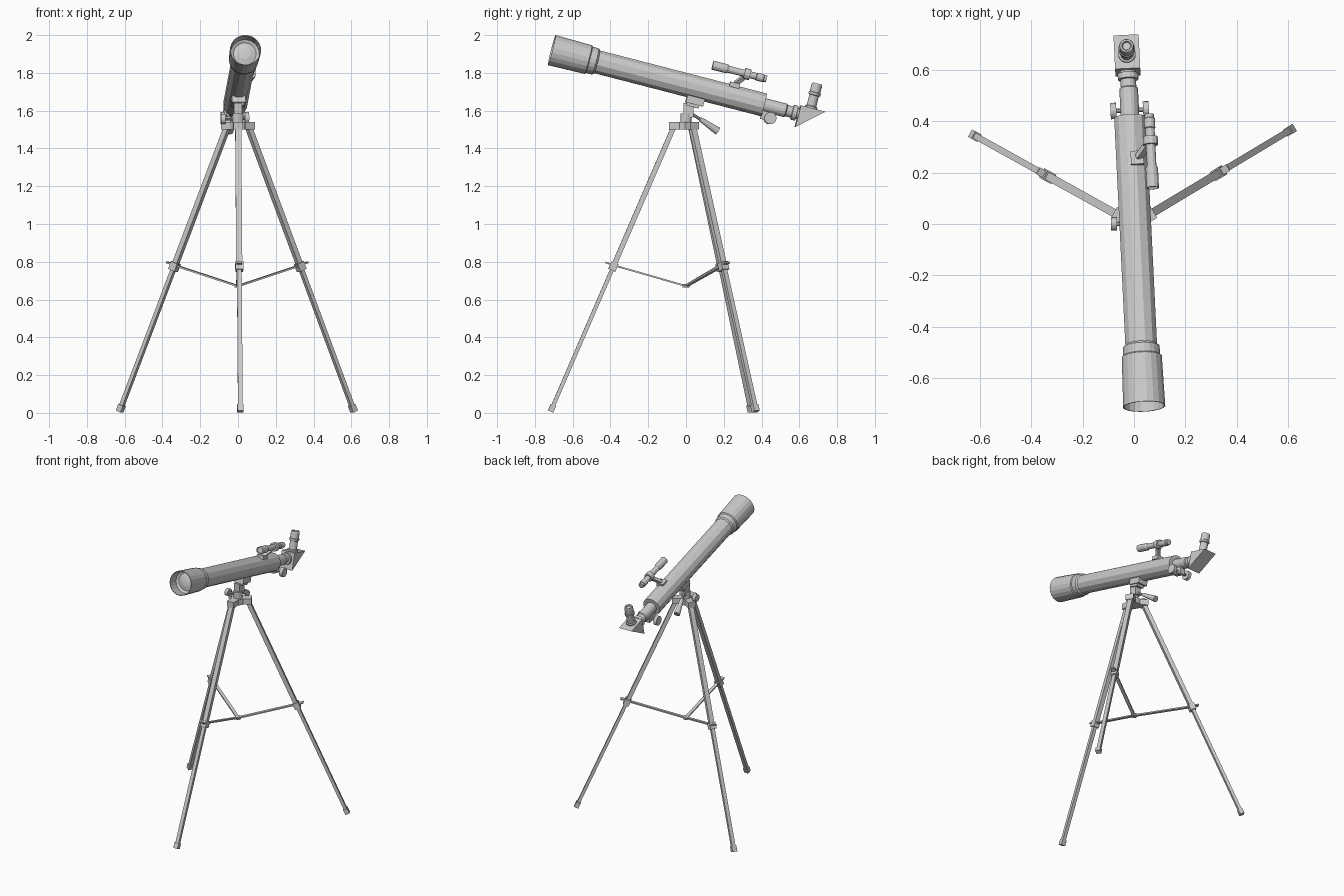
import bpy, bmesh, math
from mathutils import Matrix, Vector

if "Cube" in bpy.data.objects:
    bpy.data.objects.remove(bpy.data.objects["Cube"])


def finish(name, bm, matrix):
    bmesh.ops.recalc_face_normals(bm, faces=bm.faces)
    mesh = bpy.data.meshes.new(name)
    bm.to_mesh(mesh)
    bm.free()
    mesh.transform(matrix)
    obj = bpy.data.objects.new(name, mesh)
    bpy.context.collection.objects.link(obj)
    return obj


def frame(p, q, side=(0, 1, 0)):
    """Matrix at p whose z runs to q and whose y stays close to side."""
    z = (Vector(q) - Vector(p)).normalized()
    x = Vector(side).cross(z).normalized()
    y = z.cross(x)
    m = Matrix((x, y, z)).transposed().to_4x4()
    m.translation = Vector(p)
    return m


def lathe(name, profile, matrix, sides=16):
    """Spin (radius, height) points about z."""
    bm = bmesh.new()
    verts = [bm.verts.new((r, 0, h)) for r, h in profile]
    edges = [bm.edges.new(pair) for pair in zip(verts, verts[1:])]
    bmesh.ops.spin(bm, geom=verts + edges, cent=(0, 0, 0), axis=(0, 0, 1),
                   angle=2 * math.pi, steps=sides)
    bmesh.ops.remove_doubles(bm, verts=bm.verts, dist=1e-5)
    turn = Matrix.Rotation(math.pi / sides, 4, 'Z')
    return finish(name, bm, matrix @ turn)


def box(name, lo, hi, matrix=Matrix()):
    lo, hi = Vector(lo), Vector(hi)
    bm = bmesh.new()
    bmesh.ops.create_cube(bm, size=1, matrix=Matrix.Translation((lo + hi) / 2)
                          @ Matrix.Diagonal((*(hi - lo), 1)))
    return finish(name, bm, matrix)


def beam(name, p, q, depth, width, matrix=Matrix()):
    length = (Vector(q) - Vector(p)).length
    return box(name, (-depth / 2, -width / 2, 0), (depth / 2, width / 2, length),
               matrix @ frame(p, q))


def rod(name, p, q, r, matrix=Matrix(), r2=None, sides=12):
    length = (Vector(q) - Vector(p)).length
    side = (0, 0, 1) if abs(q[2] - p[2]) < 0.5 * length else (0, 1, 0)
    return lathe(name, [(0, 0), (r, 0), (r2 or r, length), (0, length)],
                 matrix @ frame(p, q, side), sides)


# Telescope frame: local y runs backwards along the tube, z is up
aim = Vector((-0.049, 1, -0.258)).normalized()
right = Vector((1, 0.049, 0)).normalized()
scope = Matrix((right, aim, right.cross(aim))).transposed().to_4x4()
scope.translation = (0.005, 0, 1.737)
along = scope @ Matrix.Rotation(-math.pi / 2, 4, 'X')

# Optical tube, hollow dew shield and recessed lens
lathe("main_tube", [(0, -0.52), (0.064, -0.52), (0.064, 0.427), (0, 0.427)], along, 12)
lathe("dew_shield", [(0.06, -0.655), (0.076, -0.665), (0.079, -0.735), (0.083, -0.735),
                     (0.079, -0.535), (0.073, -0.53), (0.072, -0.495), (0.062, -0.485)],
      along, 20)
lathe("objective_lens", [(0, -0.668), (0.03, -0.665), (0.061, -0.655), (0, -0.65)], along, 20)

# Focuser drawtube with collars
lathe("focuser", [(0, 0.42), (0.037, 0.42), (0.037, 0.545), (0.031, 0.55), (0.031, 0.58),
                  (0.041, 0.582), (0.041, 0.605), (0.031, 0.607), (0.031, 0.62), (0, 0.62)],
      along)
box("pinion_housing", (-0.02, 0.425, -0.075), (0.02, 0.5, -0.02), scope)
rod("focus_axle", (-0.06, 0.474, -0.06), (0.06, 0.474, -0.06), 0.009, scope, sides=8)
for side, label in ((-1, "left"), (1, "right")):
    rod(f"focus_knob_{label}", (side * 0.052, 0.474, -0.06), (side * 0.075, 0.474, -0.06),
        0.032, scope, sides=16)

# Triangular diagonal prism housing
bm = bmesh.new()
tri = [bm.verts.new((-0.049, y, z)) for y, z in ((0.615, 0.046), (0.75, 0.046), (0.615, -0.072))]
face = bm.faces.new(tri)
ext = bmesh.ops.extrude_face_region(bm, geom=[face])["geom"]
bmesh.ops.translate(bm, vec=(0.098, 0, 0), verts=[v for v in ext if isinstance(v, bmesh.types.BMVert)])
if face.is_valid and not any(len(e.link_faces) == 1 for e in bm.edges):
    pass
else:
    bmesh.ops.holes_fill(bm, edges=bm.edges, sides=3)
finish("diagonal_housing", bm, scope)

# Eyepiece standing on the diagonal
lathe("eyepiece", [(0, 0.04), (0.034, 0.04), (0.034, 0.055), (0.026, 0.058), (0.026, 0.115),
                   (0.033, 0.118), (0.033, 0.13), (0.029, 0.133), (0.029, 0.172),
                   (0.026, 0.18), (0.019, 0.18), (0.015, 0.172), (0, 0.172)],
      scope @ Matrix.Translation((0, 0.672, 0)))

# Finder scope with its ring, arm and foot
finder = along @ Matrix.Translation((0.075, -0.135, 0))
lathe("finder_scope", [(0, 0.115), (0.02, 0.115), (0.022, 0.107), (0.025, 0.107), (0.025, 0.185),
                       (0.019, 0.195), (0.019, 0.345), (0.022, 0.348), (0.022, 0.385),
                       (0.019, 0.388), (0.019, 0.402), (0, 0.402)], finder, 12)
lathe("finder_ring", [(0.018, 0.28), (0.03, 0.28), (0.03, 0.312), (0.018, 0.312)], finder, 12)
box("finder_foot", (-0.005, 0.222, 0.05), (0.045, 0.275, 0.075), scope)
beam("finder_arm", (0.025, 0.25, 0.07), (0.068, 0.292, 0.125), 0.025, 0.022, scope)

# Mount head: saddle, hinge, column and lock knob
box("tube_saddle", (-0.036, 0.02, -0.09), (0.036, 0.115, -0.05), scope)
box("saddle_plate", (-0.028, 0.025, -0.105), (0.028, 0.095, -0.088), scope)
box("tilt_hinge", (-0.022, -0.012, 1.565), (0.022, 0.04, 1.64))
rod("mount_column", (0, 0, 1.5), (0, 0, 1.585), 0.03)
rod("lock_shaft", (-0.07, 0, 1.555), (0, 0, 1.555), 0.008, sides=8)
rod("lock_knob", (-0.09, 0, 1.555), (-0.066, 0, 1.555), 0.026)
rod("pan_handle_rod", (0, 0.02, 1.59), (-0.025, 0.09, 1.545), 0.008, sides=8)
rod("pan_handle_grip", (-0.02, 0.075, 1.555), (-0.045, 0.168, 1.492), 0.012, r2=0.021)

# Tripod hub and three legs with clamps, feet and spreader bars
rod("tripod_hub", (0, 0, 1.5), (0, 0, 1.54), 0.045)
rod("spreader_hub", (0, 0, 0.664), (0, 0, 0.682), 0.02, sides=8)
top, foot = Vector((0.062, 0, 1.52)), Vector((0.717, 0, 0.007))


def on_leg(z):
    return top.lerp(foot, (top.z - z) / (top.z - foot.z))


for label, degrees in (("front", -89), ("right", 31), ("left", 151)):
    m = Matrix.Rotation(math.radians(degrees), 4, 'Z')
    box(f"leg_lug_{label}", (0.03, -0.026, 1.5), (0.09, 0.026, 1.54), m)
    beam(f"leg_upper_{label}", top, on_leg(0.765), 0.027, 0.032, m)
    beam(f"leg_lower_{label}", on_leg(0.80), on_leg(0.02), 0.021, 0.025, m)
    beam(f"leg_foot_{label}", on_leg(0.042), foot, 0.03, 0.033, m)
    beam(f"leg_clamp_{label}", on_leg(0.795), on_leg(0.755), 0.04, 0.042, m)
    beam(f"spreader_bar_{label}", (0.005, 0, 0.673), (0.395, 0, 0.785), 0.009, 0.022, m)
    beam(f"clamp_tab_{label}", (0.38, 0, 0.782), (0.428, 0, 0.797), 0.008, 0.03, m)
